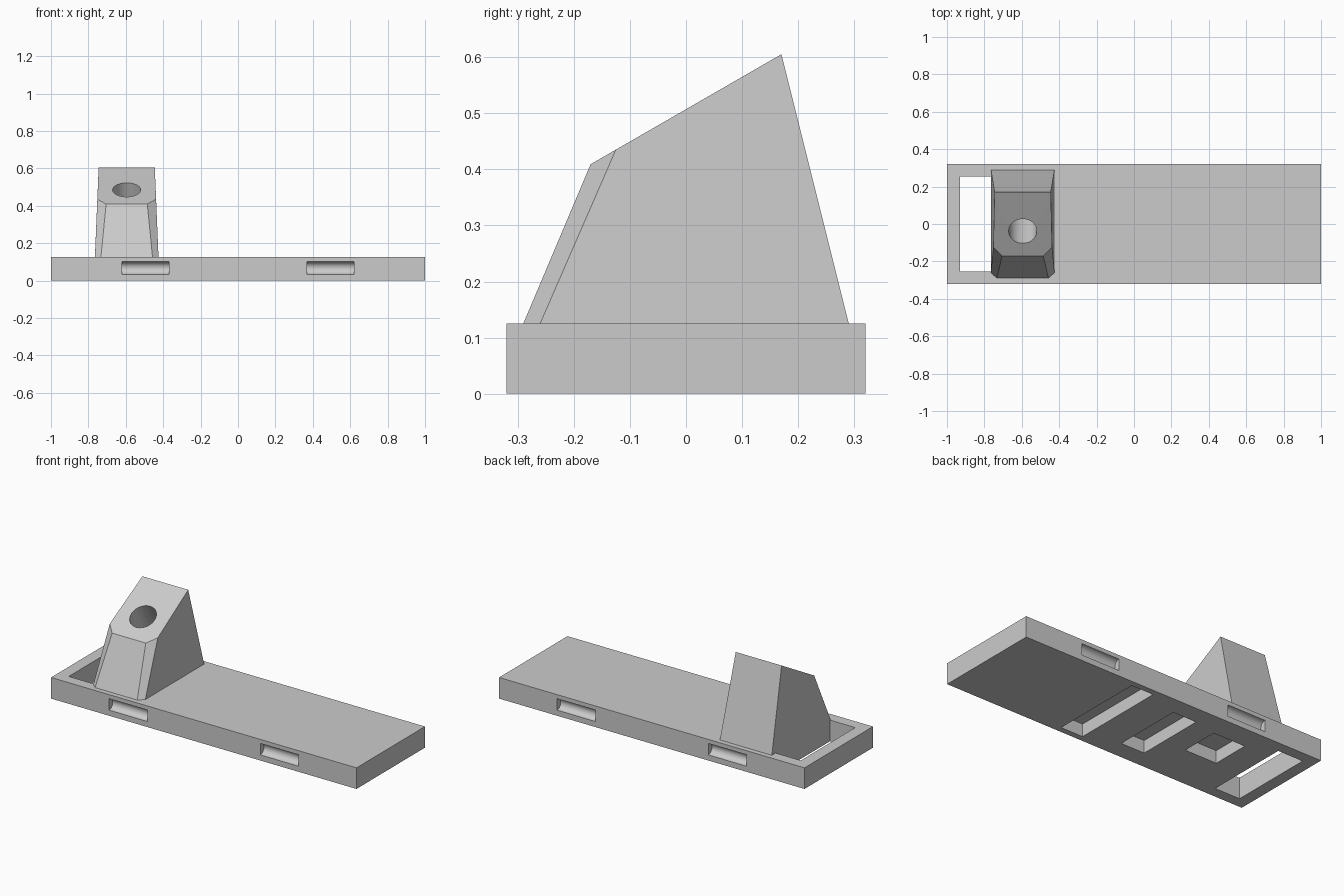
import bpy
import bmesh
from math import radians, pi
from mathutils import Matrix, Vector

if "Cube" in bpy.data.objects:
    bpy.data.objects.remove(bpy.data.objects["Cube"], do_unlink=True)

GREY = (0.6, 0.6, 0.6, 1.0)
mat = bpy.data.materials.new("light_grey")
mat.use_nodes = True
mat.diffuse_color = GREY
mat.node_tree.nodes["Principled BSDF"].inputs["Base Color"].default_value = GREY


def add_object(name, bm):
    bmesh.ops.recalc_face_normals(bm, faces=bm.faces)
    mesh = bpy.data.meshes.new(name)
    bm.to_mesh(mesh)
    bm.free()
    mesh.materials.append(mat)
    obj = bpy.data.objects.new(name, mesh)
    bpy.context.collection.objects.link(obj)
    return obj


def box(name, x0, x1, y0, y1, z0, z1):
    bm = bmesh.new()
    centre = Vector((x0 + x1, y0 + y1, z0 + z1)) / 2
    size = Matrix.Diagonal((x1 - x0, y1 - y0, z1 - z0, 1))
    bmesh.ops.create_cube(bm, size=1, matrix=Matrix.Translation(centre) @ size)
    return add_object(name, bm)


def cylinder(name, radius, length, centre, axis, turn):
    bm = bmesh.new()
    matrix = Matrix.Translation(centre) @ Matrix.Rotation(turn, 4, axis)
    bmesh.ops.create_cone(bm, cap_ends=True, segments=48, radius1=radius,
                          radius2=radius, depth=length, matrix=matrix)
    return add_object(name, bm)


def cut(target, cutter):
    # Subtract the cutter, then discard it
    cutter.hide_render = True
    mod = target.modifiers.new("cut", "BOOLEAN")
    mod.operation = "DIFFERENCE"
    mod.solver = "EXACT"
    mod.object = cutter
    bpy.context.view_layer.objects.active = target
    bpy.ops.object.modifier_apply(modifier=mod.name)
    bpy.data.objects.remove(cutter, do_unlink=True)


def smooth(obj):
    bpy.ops.object.select_all(action="DESELECT")
    obj.select_set(True)
    bpy.context.view_layer.objects.active = obj
    bpy.ops.object.shade_smooth_by_angle(angle=radians(20))


# Base plate with a through slot beside the post
TOP = 0.125
plate = box("base_plate", -1, 1, -0.32, 0.32, 0, TOP)
cut(plate, box("slot_cutter", -0.93, -0.765, -0.255, 0.255, -0.1, 0.3))

# Pockets in the underside
for x0, x1, y0, y1 in ((-0.60, -0.39, -0.05, 0.18),
                       (-0.245, -0.09, -0.21, 0.21),
                       (0.11, 0.255, -0.285, 0.285)):
    cut(plate, box("pocket_cutter", x0, x1, y0, y1, -0.1, 0.075))

# Rounded grooves in the front and back edges
for x in (-0.495, 0.495):
    for y in (-0.32, 0.32):
        cut(plate, cylinder("groove_cutter", 0.034, 0.25, (x, y, 0.067), "Y", pi / 2))
smooth(plate)

# Tapered post: half outlines from the back to the front, mirrored about its middle
POST_X = -0.595
foot = [(0.17, 0.29, TOP), (0.17, -0.26, TOP), (0.138, -0.29, TOP)]
head = [(0.15, 0.17, 0.605), (0.157, -0.125, 0.435), (0.11, -0.17, 0.409)]
bm = bmesh.new()
rings = []
for half in (foot, head):
    outline = half + [(-x, y, z) for x, y, z in reversed(half)]
    rings.append([bm.verts.new((POST_X + x, y, z)) for x, y, z in outline])
    bm.faces.new(rings[-1])
for i in range(6):
    j = (i + 1) % 6
    bm.faces.new((rings[0][i], rings[0][j], rings[1][j], rings[1][i]))
post = add_object("sloped_post", bm)

# Round hole drilled square to the sloping top
tilt = radians(30)
drill = Matrix.Rotation(tilt, 3, "X") @ Vector((0, 0, 1))
mouth = Vector((POST_X, -0.038, 0.485))
cut(post, cylinder("hole_cutter", 0.075, 0.6, mouth, "X", tilt))
smooth(post)
